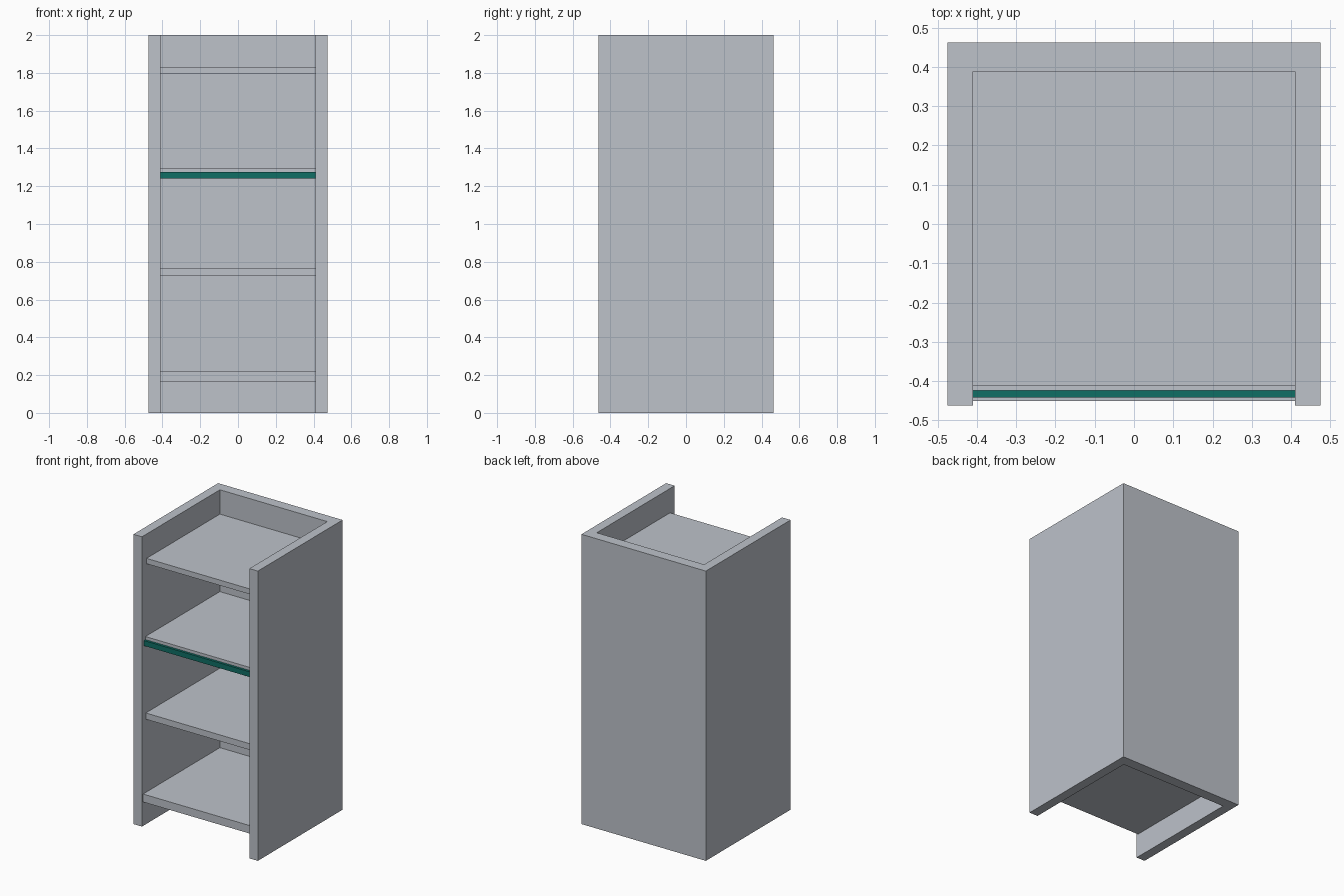
import bpy
import bmesh

# Remove the default cube
cube = bpy.data.objects.get("Cube")
if cube:
    bpy.data.objects.remove(cube, do_unlink=True)


def make_material(name, color):
    mat = bpy.data.materials.new(name)
    mat.use_nodes = True
    mat.diffuse_color = color
    mat.node_tree.nodes["Principled BSDF"].inputs["Base Color"].default_value = color
    return mat


def extrude_outline(name, outline, bottom, top, mat):
    """Solid prism made from a plan outline between two heights."""
    bm = bmesh.new()
    base = bm.faces.new([bm.verts.new((x, y, bottom)) for x, y in outline])
    result = bmesh.ops.extrude_face_region(bm, geom=[base], use_keep_orig=True)
    for item in result["geom"]:
        if isinstance(item, bmesh.types.BMVert):
            item.co.z = top
    bmesh.ops.recalc_face_normals(bm, faces=bm.faces)
    mesh = bpy.data.meshes.new(name)
    bm.to_mesh(mesh)
    bm.free()
    mesh.materials.append(mat)
    obj = bpy.data.objects.new(name, mesh)
    bpy.context.collection.objects.link(obj)
    return obj


def board(name, front, back, bottom, top, mat):
    """Board spanning the space between the side walls."""
    outline = [(-INNER, front), (INNER, front), (INNER, back), (-INNER, back)]
    return extrude_outline(name, outline, bottom, top, mat)


grey = make_material("light grey", (0.51, 0.54, 0.59, 1))
teal = make_material("dark teal", (0.005, 0.156, 0.13, 1))

OUTER, INNER = 0.475, 0.41
FRONT, BACK, BACK_INNER = -0.462, 0.462, 0.388

# Side walls and back panel as one U-shaped shell
half = [(OUTER, BACK), (OUTER, FRONT), (INNER, FRONT), (INNER, BACK_INNER)]
shell = half + [(-x, y) for x, y in reversed(half)]
extrude_outline("cabinet_shell", shell, 0, 2, grey)

# Shelves: name, front edge, underside, top
shelves = [
    ("bottom_shelf", -0.45, 0.165, 0.22),
    ("lower_shelf", -0.42, 0.725, 0.768),
    ("middle_shelf", -0.424, 1.255, 1.297),
    ("top_shelf", -0.412, 1.795, 1.832),
]
for name, front, bottom, top in shelves:
    board(name, front, BACK_INNER, bottom, top, grey)

# Coloured strip along the front of the middle shelf
board("shelf_edge_strip", -0.441, -0.424, 1.24, 1.276, teal)
